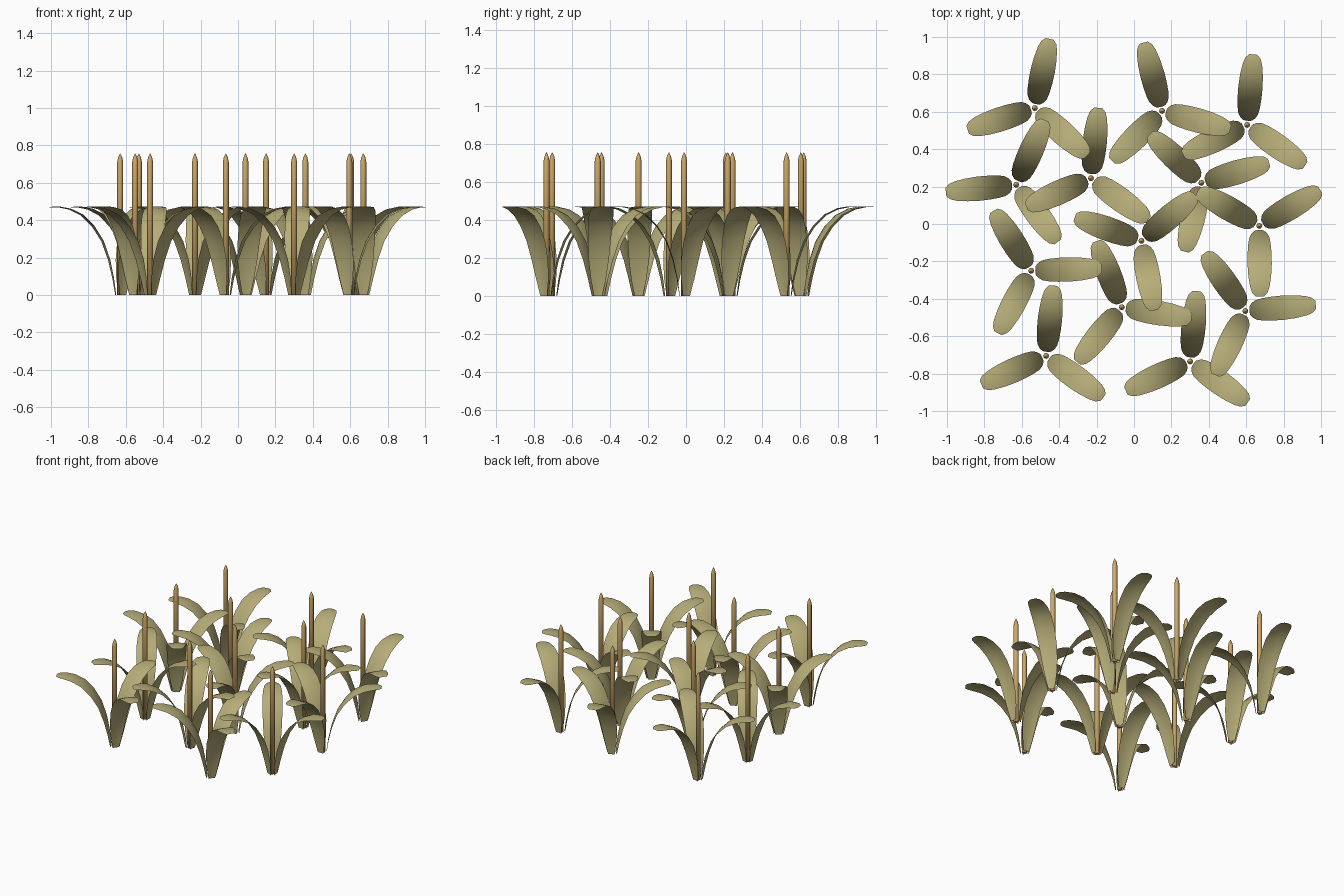
import bpy, math
from mathutils import Matrix, Vector

if "Cube" in bpy.data.objects:
    bpy.data.objects.remove(bpy.data.objects["Cube"])


def material(name, rgb):
    m = bpy.data.materials.new(name)
    m.diffuse_color = (*rgb, 1)
    m.use_nodes = True
    m.node_tree.nodes["Principled BSDF"].inputs["Base Color"].default_value = m.diffuse_color
    return m


leaf_mat = material("khaki leaf", (0.47, 0.42, 0.19))
stalk_mat = material("tan stalk", (0.62, 0.40, 0.14))

# plant position x, y and heading of its first leaf in degrees
PLANTS = [(-.53, .62, 78), (.15, .605, 105), (.605, .53, 85), (-.63, .21, 66),
          (-.23, .245, 84), (.36, .22, 16.5), (.67, -.01, 30.5), (.04, -.09, 40.5),
          (-.55, -.25, 2), (-.065, -.445, -9), (.595, -.465, 5),
          (-.47, -.705, 84), (.30, -.735, 84.5)]

# leaf stations: distance out, height, half width
LEAF = [(.022, 0, .022), (.034, .09, .04), (.055, .19, .053), (.09, .29, .06),
        (.14, .37, .064), (.20, .43, .065), (.265, .462, .061),
        (.325, .473, .052), (.358, .473, .041), (.378, .47, .022)]
CUP = .10   # how far the leaf edges lift, relative to half width

# stalk stations: radius, height
STALK = [(.016, 0), (.016, .71), (.011, .735), (.001, .757)]
SIDES = 8


def mesh_object(name, verts, faces, mat):
    me = bpy.data.meshes.new(name)
    me.from_pydata(verts, [], faces)
    me.materials.append(mat)
    for p in me.polygons:
        p.use_smooth = True
    ob = bpy.data.objects.new(name, me)
    bpy.context.collection.objects.link(ob)
    return ob


def leaf(name, place):
    verts, faces = [], []
    for i, (r, z, w) in enumerate(LEAF):
        # normal of the arching midrib, pointing to the upper side
        a, b = LEAF[max(i - 1, 0)], LEAF[min(i + 1, len(LEAF) - 1)]
        n = Vector((-(b[1] - a[1]), 0, b[0] - a[0])).normalized()
        for s in (-1, -.5, 0, .5, 1):
            p = Vector((r, s * w, z)) + n * (-CUP * w * s * s)
            p.z = max(p.z, 0)
            verts.append(place @ p)
    for i in range(len(LEAF) - 1):
        for j in range(4):
            k = i * 5 + j
            faces.append((k, k + 5, k + 6, k + 1))
    mesh_object(name, verts, faces, leaf_mat)


def stalk(name, place):
    verts, faces = [], []
    for r, z in STALK:
        for k in range(SIDES):
            t = 2 * math.pi * k / SIDES
            verts.append(place @ Vector((r * math.cos(t), r * math.sin(t), z)))
    for i in range(len(STALK) - 1):
        for k in range(SIDES):
            q = (k + 1) % SIDES
            faces.append((i * SIDES + k, i * SIDES + q,
                          (i + 1) * SIDES + q, (i + 1) * SIDES + k))
    faces.append(tuple(reversed(range(SIDES))))
    faces.append(tuple(range((len(STALK) - 1) * SIDES, len(STALK) * SIDES)))
    mesh_object(name, verts, faces, stalk_mat)


# each plant: one stalk and three arching leaves
for n, (x, y, deg) in enumerate(PLANTS, 1):
    base = Matrix.Translation((x, y, 0))
    stalk(f"stalk_{n}", base)
    for k in range(3):
        turn = Matrix.Rotation(math.radians(deg + 120 * k), 4, 'Z')
        leaf(f"leaf_{n}_{k + 1}", base @ turn)
